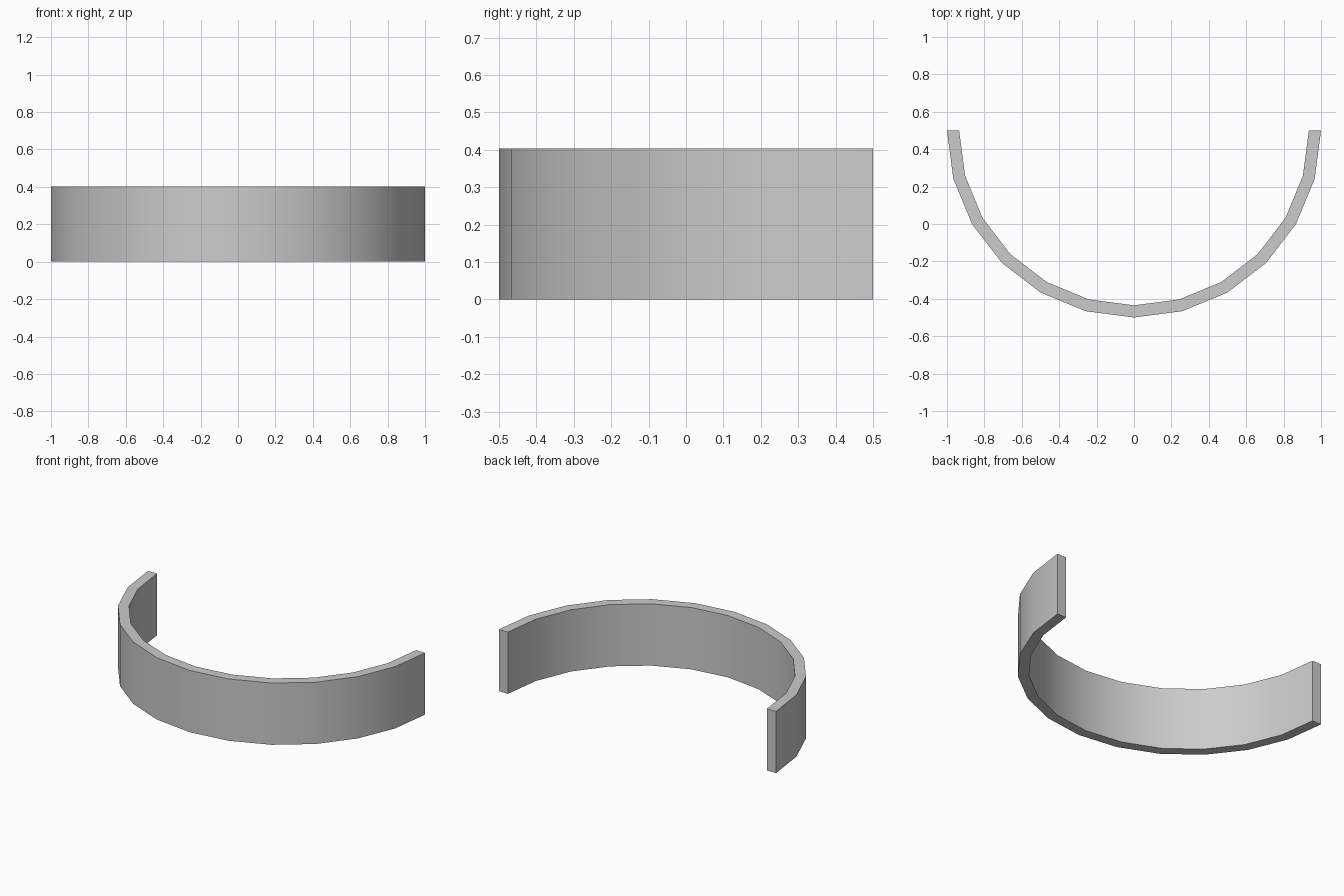
import bpy, bmesh, math

if "Cube" in bpy.data.objects:
    bpy.data.objects.remove(bpy.data.objects["Cube"])

OUTER, INNER, HEIGHT = 1.0, 0.935, 0.403
CENTRE_Y, STEPS = 0.5, 12

# Half-ring band: rectangular cross-section swept through the front half circle
bm = bmesh.new()
section = [(-OUTER, 0), (-INNER, 0), (-INNER, HEIGHT), (-OUTER, HEIGHT)]
rings = []
for i in range(STEPS + 1):
    a = math.pi * i / STEPS
    rings.append([bm.verts.new((r * math.cos(a), CENTRE_Y + r * math.sin(a), z))
                  for r, z in section])
for a, b in zip(rings, rings[1:]):
    for k in range(4):
        n = (k + 1) % 4
        bm.faces.new((a[k], a[n], b[n], b[k]))

# Flat end caps
bm.faces.new(rings[0])
bm.faces.new(rings[-1])
bmesh.ops.recalc_face_normals(bm, faces=bm.faces)

mesh = bpy.data.meshes.new("curved_band")
bm.to_mesh(mesh)
bm.free()
band = bpy.data.objects.new("curved_band", mesh)
bpy.context.collection.objects.link(band)

# Smooth walls, crisp rims and ends
bpy.context.view_layer.objects.active = band
band.select_set(True)
bpy.ops.object.shade_smooth_by_angle(angle=math.radians(30))
